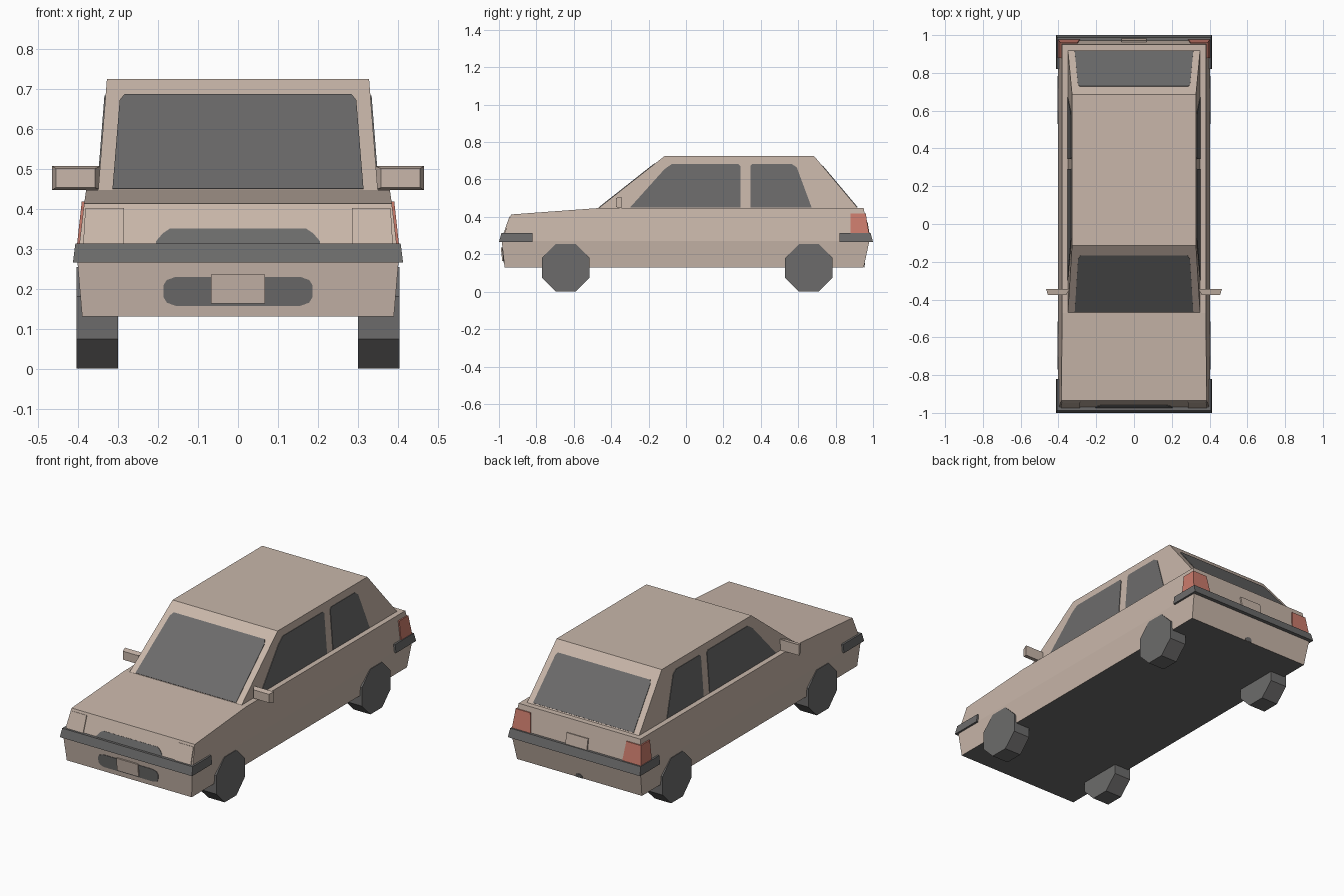
import bpy, bmesh, math
from mathutils import Vector

if "Cube" in bpy.data.objects:
    bpy.data.objects.remove(bpy.data.objects["Cube"])


def material(name, rgb):
    m = bpy.data.materials.new(name)
    m.diffuse_color = (*rgb, 1)
    m.use_nodes = True
    m.node_tree.nodes["Principled BSDF"].inputs["Base Color"].default_value = m.diffuse_color
    return m


PAINT = material("beige paint", (0.58, 0.47, 0.40))
DARK = material("dark grey", (0.15, 0.148, 0.147))
RED = material("tail light red", (0.60, 0.20, 0.15))


def finish(bm, name, mats):
    bmesh.ops.recalc_face_normals(bm, faces=bm.faces[:])
    if len(mats) > 1:                       # underside takes the second colour
        for f in bm.faces:
            f.material_index = int(f.normal.z < -0.9)
    me = bpy.data.meshes.new(name)
    bm.to_mesh(me)
    bm.free()
    for m in mats:
        me.materials.append(m)
    ob = bpy.data.objects.new(name, me)
    bpy.context.collection.objects.link(ob)
    return ob


def loft(name, rings, mats, cap=None):
    """Join equal-length rings; cap optionally splits the end caps into faces."""
    bm = bmesh.new()
    vs = [[bm.verts.new(p) for p in r] for r in rings]
    n = len(vs[0])
    for a, b in zip(vs, vs[1:]):
        for i in range(n):
            j = (i + 1) % n
            bm.faces.new((a[i], a[j], b[j], b[i]))
    for r in (vs[0], vs[-1]):
        for idx in cap or [range(n)]:
            bm.faces.new([r[i] for i in idx])
    return finish(bm, name, mats)


def rect(x0, x1, y0, y1, z):
    return [(x0, y0, z), (x0, y1, z), (x1, y1, z), (x1, y0, z)]


def plate(name, outline, place, out, mat, t=0.005):
    """Thin panel: 2D outline laid on a sloping surface and pushed outward."""
    pts = [Vector(place(*p)) for p in outline]
    d = Vector(out).normalized() * t
    loft(name, [[p - d * 0.5 for p in pts], [p + d for p in pts]], [mat])


def lerp(z, z0, a, z1, b):
    return a + (b - a) * (z - z0) / (z1 - z0)


def mirrored(half):
    return half + [(-x, z) for x, z in reversed(half)]


# Lower body: bottom, widest line, and shoulder with sloping bonnet
def body_ring(xf, xm, yf, ym, yr, zs):
    half = [(xf, yf, zs[0]), (xm, ym, zs[1]), (xm, yr, zs[2])]
    return half + [(-x, y, z) for x, y, z in reversed(half)]


loft("body", [body_ring(0.39, 0.39, -0.97, -0.47, 0.95, [0.13] * 3),
              body_ring(0.402, 0.402, -0.985, -0.47, 0.98, [0.27] * 3),
              body_ring(0.385, 0.38, -0.935, -0.47, 0.95, [0.413, 0.447, 0.447])],
     [PAINT, DARK], cap=[(0, 1, 4, 5), (1, 2, 3, 4)])

# Cabin
loft("cabin", [rect(-0.35, 0.35, -0.47, 0.92, 0.445),
               rect(-0.328, 0.328, -0.115, 0.685, 0.725)], [PAINT])

# Surfaces on which the panels lie
def windscreen_at(x, z): return (x, lerp(z, 0.445, -0.47, 0.725, -0.115), z)
def rear_glass_at(x, z): return (x, lerp(z, 0.445, 0.92, 0.725, 0.685), z)
def nose_at(x, z): return (x, lerp(z, 0.27, -0.985, 0.413, -0.935), z)
def chin_at(x, z): return (x, lerp(z, 0.13, -0.97, 0.27, -0.985), z)
def tail_at(x, z): return (x, lerp(z, 0.27, 0.98, 0.447, 0.95), z)
def apron_at(x, z): return (x, lerp(z, 0.13, 0.95, 0.27, 0.98), z)


# Front and rear glass
plate("windscreen", mirrored([(0.314, 0.449), (0.296, 0.67), (0.284, 0.685)]),
      windscreen_at, (0, -0.28, 0.355), DARK, 0.003)
plate("rear_window", mirrored([(0.314, 0.452), (0.297, 0.66), (0.288, 0.673)]),
      rear_glass_at, (0, 0.28, 0.235), DARK, 0.003)

# Side glass
front_glass = [(-0.30, 0.449), (-0.115, 0.655), (-0.075, 0.683), (0.28, 0.683),
               (0.291, 0.672), (0.291, 0.449)]
back_glass = [(0.345, 0.449), (0.345, 0.672), (0.355, 0.683), (0.565, 0.683),
              (0.592, 0.665), (0.672, 0.449)]
for s, side in ((1, "left"), (-1, "right")):
    def side_at(y, z): return (s * lerp(z, 0.445, 0.35, 0.725, 0.328), y, z)
    plate(side + "_front_window", front_glass, side_at, (s, 0, 0.08), DARK, 0.003)
    plate(side + "_rear_window", back_glass, side_at, (s, 0, 0.08), DARK, 0.003)

    # Headlight panel
    plate(side + "_headlight",
          [(s * 0.285, 0.30), (s * 0.388, 0.30), (s * 0.382, 0.40), (s * 0.285, 0.40)],
          nose_at, (0, -1, 0.35), PAINT)

    # Tail light wrapping the corner
    loft(side + "_tail_light", [rect(s * 0.285, s * 0.404, 0.88, 0.98, 0.30),
                                rect(s * 0.30, s * 0.391, 0.88, 0.961, 0.418)], [RED])

    # Door mirror, tapering forward
    loft(side + "_mirror",
         [[(s * x, y, z) for x, z in ((a, c), (b, c), (b, d), (a, d))]
          for a, b, c, d, y in ((0.342, 0.465, 0.447, 0.507, -0.345),
                                (0.358, 0.456, 0.453, 0.501, -0.375))], [PAINT])

    # Eight-sided wheels
    for wy, end in ((-0.643, "front"), (0.657, "rear")):
        r = 0.1275 / math.cos(math.pi / 8)
        loft(f"{side}_{end}_wheel",
             [[(s * x, wy + r * math.cos(a), 0.1275 + r * math.sin(a))
               for a in [(i + 0.5) * math.pi / 4 for i in range(8)]]
              for x in (0.30, 0.404)], [DARK])

# Bumpers wrapping both ends
for e, end in ((-1, "front"), (1, "rear")):
    loft(end + "_bumper", [rect(-0.413, 0.413, e * 0.82, e * 1.0, 0.266),
                           rect(-0.407, 0.407, e * 0.82, e * 0.987, 0.313)], [DARK])

# Grilles, number plates and exhaust
plate("upper_grille", mirrored([(0.205, 0.305), (0.205, 0.318), (0.188, 0.338),
                                (0.17, 0.35)]), nose_at, (0, -1, 0.35), DARK, 0.003)
plate("lower_grille", mirrored([(0.155, 0.157), (0.178, 0.165), (0.187, 0.18),
                                (0.187, 0.208), (0.178, 0.222), (0.155, 0.23)]),
      chin_at, (0, -1, 0), DARK, 0.003)
plate("front_plate", mirrored([(0.067, 0.163), (0.067, 0.236)]),
      chin_at, (0, -1, 0), PAINT, 0.009)
plate("rear_plate", mirrored([(0.067, 0.305), (0.067, 0.372)]),
      tail_at, (0, 1, 0.17), PAINT, 0.008)
plate("exhaust", mirrored([(0.022, 0.131), (0.019, 0.145), (0.009, 0.153)]),
      apron_at, (0, 1, -0.2), DARK, 0.003)
